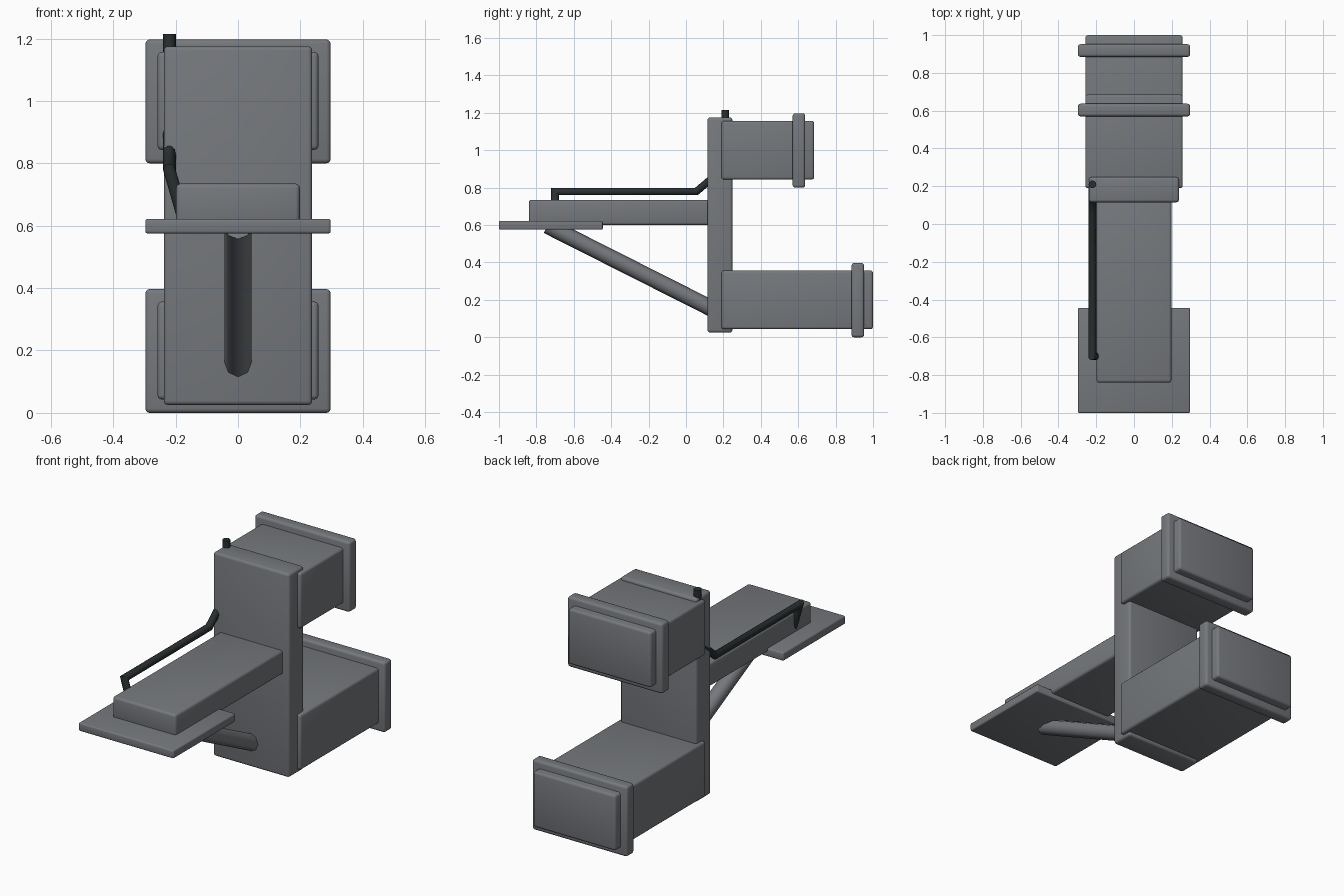
import bpy, bmesh, math
from mathutils import Vector

if "Cube" in bpy.data.objects:
    bpy.data.objects.remove(bpy.data.objects["Cube"])


def material(name, rgb):
    m = bpy.data.materials.new(name)
    m.diffuse_color = (*rgb, 1)
    m.use_nodes = True
    m.node_tree.nodes["Principled BSDF"].inputs["Base Color"].default_value = m.diffuse_color
    return m


GREY = material("steel grey", (0.18, 0.19, 0.205))
DARK = material("dark pipe", (0.022, 0.028, 0.029))


def finish(name, bm, mat):
    bmesh.ops.recalc_face_normals(bm, faces=bm.faces)
    me = bpy.data.meshes.new(name)
    bm.to_mesh(me)
    bm.free()
    me.materials.append(mat)
    ob = bpy.data.objects.new(name, me)
    bpy.context.collection.objects.link(ob)
    bpy.ops.object.select_all(action='DESELECT')
    ob.select_set(True)
    bpy.context.view_layer.objects.active = ob
    bpy.ops.object.shade_smooth_by_angle(angle=math.radians(46))
    return ob


def box(name, half_x, y, z, bevel=0.014):
    """Rounded box, symmetric in x, spanning the y and z ranges."""
    bm = bmesh.new()
    bmesh.ops.create_cube(bm, size=1)
    for v in bm.verts:
        v.co = (v.co.x * 2 * half_x,
                (y[0] + y[1]) / 2 + v.co.y * (y[1] - y[0]),
                (z[0] + z[1]) / 2 + v.co.z * (z[1] - z[0]))
    bmesh.ops.bevel(bm, geom=bm.edges[:], offset=bevel, segments=3,
                    profile=0.5, affect='EDGES')
    return finish(name, bm, GREY)


def tube(name, points, radius, sides, mat):
    """Polygonal tube with mitred corners along a path."""
    pts = [Vector(p) for p in points]
    dirs = [(b - a).normalized() for a, b in zip(pts, pts[1:])]
    bm = bmesh.new()
    up = dirs[0].cross(Vector((1, 0, 0))).normalized()
    side = dirs[0].cross(up)
    ring = [pts[0] + radius * (math.cos(a) * up + math.sin(a) * side)
            for a in (2 * math.pi * i / sides for i in range(sides))]
    rings = [[bm.verts.new(c) for c in ring]]
    for i, d in enumerate(dirs):
        # slide the ring along the segment onto the mitre plane
        n = (d + dirs[i + 1]).normalized() if i + 1 < len(dirs) else d
        ring = [c + d * ((pts[i + 1] - c).dot(n) / d.dot(n)) for c in ring]
        rings.append([bm.verts.new(c) for c in ring])
    for a, b in zip(rings, rings[1:]):
        for i in range(sides):
            j = (i + 1) % sides
            bm.faces.new((a[i], a[j], b[j], b[i]))
    bm.faces.new(rings[0])
    bm.faces.new(rings[-1])
    return finish(name, bm, mat)


# upright column
box("column", 0.238, (0.115, 0.248), (0.025, 1.175))

# two rear housings, each with a flange near its end
for label, end, base in (("upper", 0.685, 0.80), ("lower", 1.0, 0.0)):
    box(label + "_housing", 0.258, (0.19, end), (base + 0.043, base + 0.357))
    box(label + "_flange", 0.297, (end - 0.115, end - 0.048), (base, base + 0.397))

# forward arm and the plate under its tip
box("arm", 0.198, (-0.84, 0.15), (0.60, 0.735))
box("front_plate", 0.297, (-1.0, -0.445), (0.575, 0.622), 0.008)

# diagonal brace under the arm
tube("brace", [(0, -0.741, 0.597), (0, 0.17, 0.137)], 0.044, 8, GREY)

# bent pipe along the arm and up through the column
tube("pipe", [(-0.18, -0.70, 0.64), (-0.22, -0.70, 0.779), (-0.22, 0.055, 0.779),
              (-0.22, 0.21, 0.91), (-0.22, 0.21, 1.215)], 0.0205, 10, DARK)
